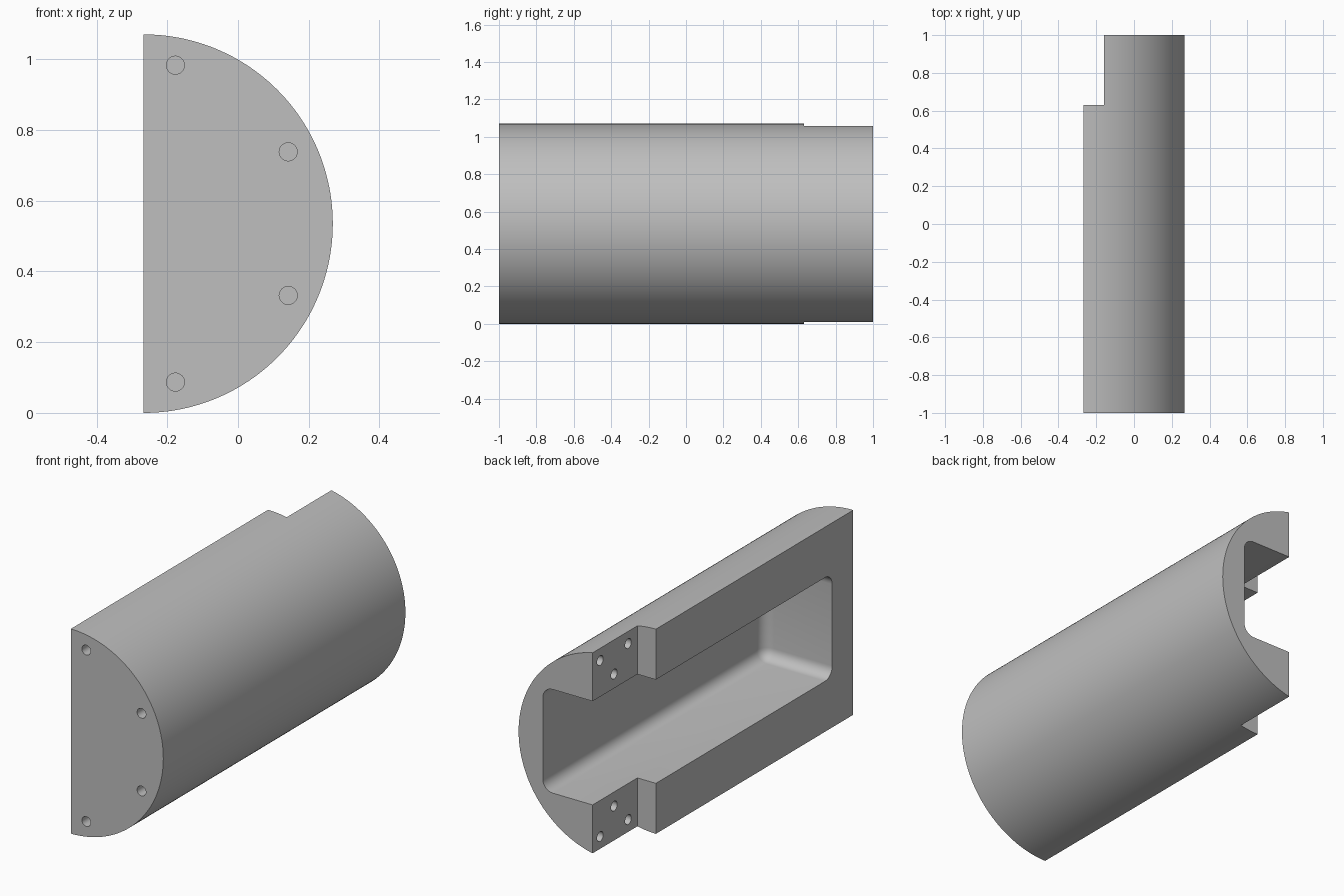
import bpy, bmesh, math
from mathutils import Matrix, Vector

if "Cube" in bpy.data.objects:
    bpy.data.objects.remove(bpy.data.objects["Cube"], do_unlink=True)

RADIUS = 0.535
FLAT_X = -0.267
STEP_X, STEP_Y = -0.16, 0.63
HOLE_R, HOLE_DEPTH = 0.0255, 0.1

grey = bpy.data.materials.new("light grey")
grey.use_nodes = True
colour = (0.52, 0.52, 0.52, 1)
grey.diffuse_color = colour
grey.node_tree.nodes["Principled BSDF"].inputs["Base Color"].default_value = colour


def make_object(name, bm):
    bmesh.ops.recalc_face_normals(bm, faces=bm.faces)
    mesh = bpy.data.meshes.new(name)
    bm.to_mesh(mesh)
    bm.free()
    mesh.materials.append(grey)
    obj = bpy.data.objects.new(name, mesh)
    bpy.context.collection.objects.link(obj)
    return obj


def box(low, high):
    bm = bmesh.new()
    low, high = Vector(low), Vector(high)
    bmesh.ops.create_cube(bm, size=1, matrix=Matrix.Translation((low + high) / 2)
                          @ Matrix.Diagonal((high - low).to_4d()))
    return bm


def cut(target, cutter):
    mod = target.modifiers.new(cutter.name, 'BOOLEAN')
    mod.operation, mod.solver, mod.object = 'DIFFERENCE', 'EXACT', cutter
    bpy.context.view_layer.objects.active = target
    bpy.ops.object.modifier_apply(modifier=mod.name)
    bpy.data.objects.remove(cutter, do_unlink=True)


# Half-round solid body
bm = bmesh.new()
segments = 96
arc = [math.pi * (i / segments - 0.5) for i in range(segments + 1)]
profile = [bm.verts.new((FLAT_X + RADIUS * math.cos(a), -1, RADIUS + RADIUS * math.sin(a)))
           for a in arc]
cap = bm.faces.new(profile)
side = bmesh.ops.extrude_face_region(bm, geom=[cap])["geom"]
bmesh.ops.translate(bm, vec=(0, 2, 0), verts=[v for v in side if isinstance(v, bmesh.types.BMVert)])
body = make_object("half_round_housing", bm)

# Rebate across the rear of the flat side
cut(body, make_object("rear_step_cutter", box((-0.6, STEP_Y, -0.3), (STEP_X, 1.3, 1.4))))

# Open-ended pocket with rounded floor and end corners
bm = box((-0.6, -0.826, RADIUS - 0.271), (0.128, 1.3, RADIUS + 0.271))


def is_rounded(edge):
    mid = (edge.verts[0].co + edge.verts[1].co) / 2
    along_z = abs(edge.verts[0].co.z - edge.verts[1].co.z) > 0.1
    at_floor = mid.x > 0.12 and mid.y < 1.2
    at_end = mid.y < -0.8 and not along_z
    return at_floor or at_end


bmesh.ops.bevel(bm, geom=[e for e in bm.edges if is_rounded(e)], offset=0.058,
                offset_type='OFFSET', segments=8, profile=0.5, affect='EDGES')
cut(body, make_object("pocket_cutter", bm))


# Blind screw holes
def hole(centre, axis):
    bm = bmesh.new()
    turn = Vector(axis).to_track_quat('Z', 'Y').to_matrix().to_4x4()
    bmesh.ops.create_cone(bm, cap_ends=True, segments=32, radius1=HOLE_R, radius2=HOLE_R,
                          depth=HOLE_DEPTH * 2, matrix=Matrix.Translation(centre) @ turn)
    cut(body, make_object("hole_cutter", bm))


for sign in (-1, 1):
    for x, offset in ((-0.177, 0.448), (0.142, 0.203)):
        hole((x, -1, RADIUS + sign * offset), (0, 1, 0))
    for y, offset in ((0.706, 0.46), (0.822, 0.345), (0.938, 0.46)):
        hole((STEP_X, y, RADIUS + sign * offset), (1, 0, 0))

# Smooth curved surfaces, crisp edges
bpy.ops.object.select_all(action='DESELECT')
body.select_set(True)
bpy.context.view_layer.objects.active = body
bpy.ops.object.shade_smooth_by_angle(angle=math.radians(30))
